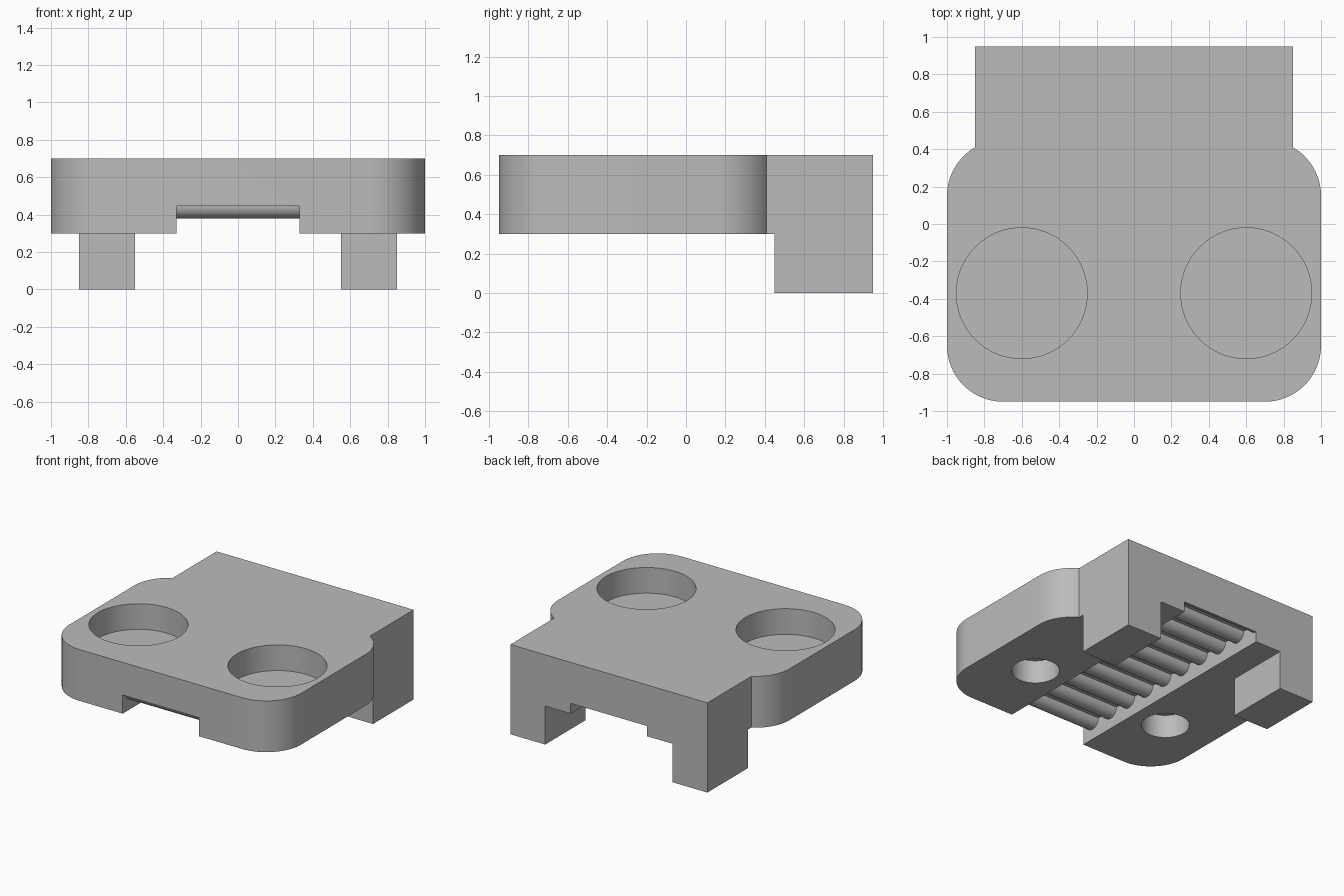
import bpy, bmesh
from math import sin, cos, pi, radians, sqrt

cube = bpy.data.objects.get("Cube")
if cube:
    bpy.data.objects.remove(cube, do_unlink=True)

grey = bpy.data.materials.new("plain grey")
grey.use_nodes = True
colour = (0.5, 0.5, 0.5, 1)
grey.diffuse_color = colour
grey.node_tree.nodes["Principled BSDF"].inputs["Base Color"].default_value = colour


def prism(name, points, lo, hi, axis="z"):
    """Extrude a closed outline along z (points are x, y) or x (points are y, z)."""
    place = (lambda a, b, t: (a, b, t)) if axis == "z" else (lambda a, b, t: (t, a, b))
    bm = bmesh.new()
    base = bm.faces.new([bm.verts.new(place(a, b, lo)) for a, b in points])
    new = bmesh.ops.extrude_face_region(bm, geom=[base])["geom"]
    bmesh.ops.translate(bm, vec=place(0, 0, hi - lo),
                        verts=[v for v in new if isinstance(v, bmesh.types.BMVert)])
    bmesh.ops.recalc_face_normals(bm, faces=bm.faces)
    mesh = bpy.data.meshes.new(name)
    bm.to_mesh(mesh)
    bm.free()
    mesh.materials.append(grey)
    obj = bpy.data.objects.new(name, mesh)
    bpy.context.collection.objects.link(obj)
    return obj


def arc(cx, cy, r, start, end, steps):
    """Points on an arc, angles in degrees."""
    angles = [radians(start + (end - start) * i / steps) for i in range(steps + 1)]
    return [(cx + r * cos(a), cy + r * sin(a)) for a in angles]


def cut(body, cutter):
    cutter.hide_render = True
    mod = body.modifiers.new(cutter.name, "BOOLEAN")
    mod.operation = "DIFFERENCE"
    mod.solver = "EXACT"
    mod.object = cutter
    bpy.context.view_layer.objects.active = body
    bpy.ops.object.modifier_apply(modifier=mod.name)
    bpy.data.objects.remove(cutter, do_unlink=True)


# Clamp body: rounded plate with a narrower square block at the back
half = (arc(0.7, -0.65, 0.3, -90, 0, 16)
        + arc(0.7, 0.15, 0.3, 0, 60, 11)
        + [(0.85, 0.95)])
outline = half + [(-x, y) for x, y in reversed(half)]
body = prism("clamp_body", outline, 0, 0.7)

# Clear the underside, leaving two legs at the back
right = [(1.2, -1.2), (1.2, 0.45), (0.55, 0.45), (0.55, 1.2)]
cut(body, prism("underside_cutter", right + [(-x, y) for x, y in reversed(right)], -0.2, 0.3))

# Belt channel with half-round teeth across its roof
roof, pitch, tooth = 0.445, 0.2, 0.065
profile = [(-1.1, 0.1), (-1.1, roof)]
for i in range(10):
    profile += arc(-0.85 + pitch * i, roof, tooth, 180, 360, 14)
profile += [(1.1, roof), (1.1, 0.1)]
cut(body, prism("channel_cutter", profile, -0.33, 0.33, "x"))

# Screw head pockets above, bolt holes below, a thin web left between them
for side in (-1, 1):
    cut(body, prism("pocket_cutter", arc(side * 0.6, -0.37, 0.35, 0, 354.375, 63), 0.5, 0.9))
    cut(body, prism("bolt_cutter", arc(side * 0.6, -0.37, 0.17, 0, 352.5, 47), 0.1, 0.48))

# Smooth the round walls, keep the edges crisp
bpy.ops.object.select_all(action="DESELECT")
body.select_set(True)
bpy.context.view_layer.objects.active = body
bpy.ops.object.shade_smooth_by_angle(angle=radians(28))
